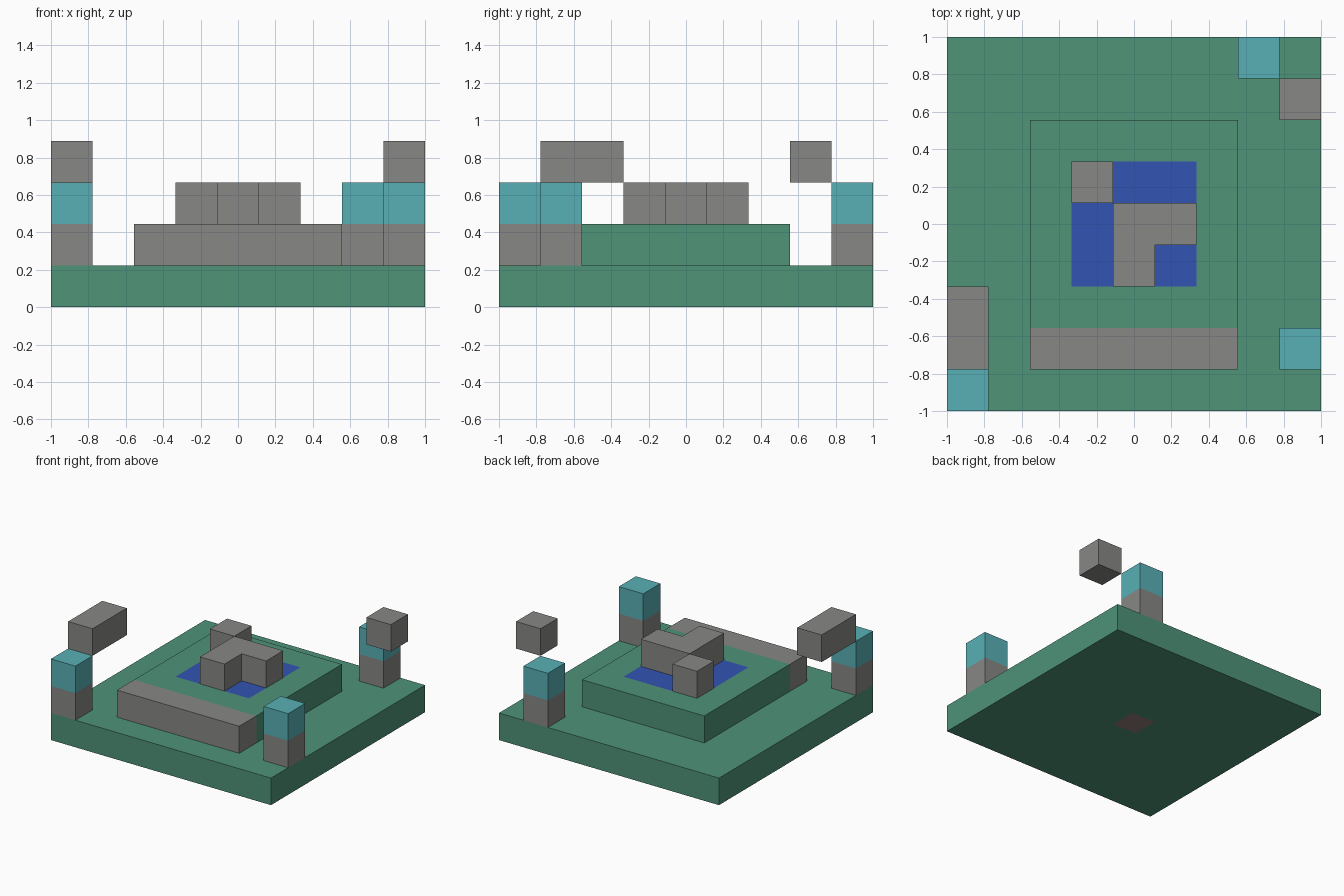
import bpy
import bmesh
from mathutils import Vector

CELL = 2 / 9  # one block of the nine by nine layout

if "Cube" in bpy.data.objects:
    bpy.data.objects.remove(bpy.data.objects["Cube"], do_unlink=True)


def material(name, rgb):
    linear = [((c / 255 + 0.055) / 1.055) ** 2.4 for c in rgb]
    mat = bpy.data.materials.new(name)
    mat.use_nodes = True
    mat.diffuse_color = (*linear, 1)
    mat.node_tree.nodes["Principled BSDF"].inputs["Base Color"].default_value = (*linear, 1)
    return mat


grass = material("grass green", (78, 147, 121))
stone = material("stone grey", (135, 135, 133))
glass = material("pale cyan", (88, 176, 182))
water = material("water blue", (50, 85, 178))
clay = material("clay brown", (146, 124, 122))


def prism(name, outline, level, mat, patch=None):
    """Extrude an outline, in cells, up by one block.
    patch = (half width in cells, facing up or down, material) cuts a central inset."""
    bm = bmesh.new()
    verts = [bm.verts.new((x * CELL, y * CELL, level * CELL)) for x, y in outline]
    face = bm.faces.new(verts)
    top = bmesh.ops.extrude_face_region(bm, geom=[face])["geom"]
    bmesh.ops.translate(bm, vec=(0, 0, CELL),
                        verts=[v for v in top if isinstance(v, bmesh.types.BMVert)])
    mats = [mat]
    if patch:
        half, facing, patch_mat = patch
        mats.append(patch_mat)
        for axis in (Vector((1, 0, 0)), Vector((0, 1, 0))):
            for side in (-1, 1):
                bmesh.ops.bisect_plane(bm, geom=bm.verts[:] + bm.edges[:] + bm.faces[:],
                                       plane_co=axis * side * half * CELL, plane_no=axis)
    bmesh.ops.recalc_face_normals(bm, faces=bm.faces)
    if patch:
        bm.normal_update()
        for f in bm.faces:
            c = f.calc_center_median()
            if f.normal.z * facing > 0.5 and max(abs(c.x), abs(c.y)) < half * CELL:
                f.material_index = 1
    mesh = bpy.data.meshes.new(name)
    bm.to_mesh(mesh)
    bm.free()
    for m in mats:
        mesh.materials.append(m)
    obj = bpy.data.objects.new(name, mesh)
    bpy.context.collection.objects.link(obj)


def box(name, x, y, level, mat, wide=1, deep=1, patch=None):
    """Box centred on x, y, measured in cells."""
    w, d = wide / 2, deep / 2
    prism(name, [(x - w, y - d), (x + w, y - d), (x + w, y + d), (x - w, y + d)],
          level, mat, patch)


# Ground slab with a small patch underneath, and raised terrace with a pool
box("ground", 0, 0, 0, grass, 9, 9, patch=(0.5, -1, clay))
box("terrace", 0, 0, 1, grass, 5, 5, patch=(1.5, 1, water))
box("front_step", 0, -3, 1, stone, 5, 1)

# Stones standing in the pool
prism("pool_corner_stone", [(-.5, -1.5), (.5, -1.5), (.5, -.5), (1.5, -.5),
                            (1.5, .5), (-.5, .5)], 2, stone)
box("pool_single_stone", -1, 1, 2, stone)

# Pillars with cyan tops
for name, x, y in (("front_right", -4, -4), ("front_left", 4, -3), ("back_left", 3, 4)):
    box(name + "_pillar_base", x, y, 1, stone)
    box(name + "_pillar_top", x, y, 2, glass)

# Floating stones
box("right_floating_stone", -4, -2.5, 3, stone, 1, 2)
box("left_floating_stone", 4, 3, 3, stone)
